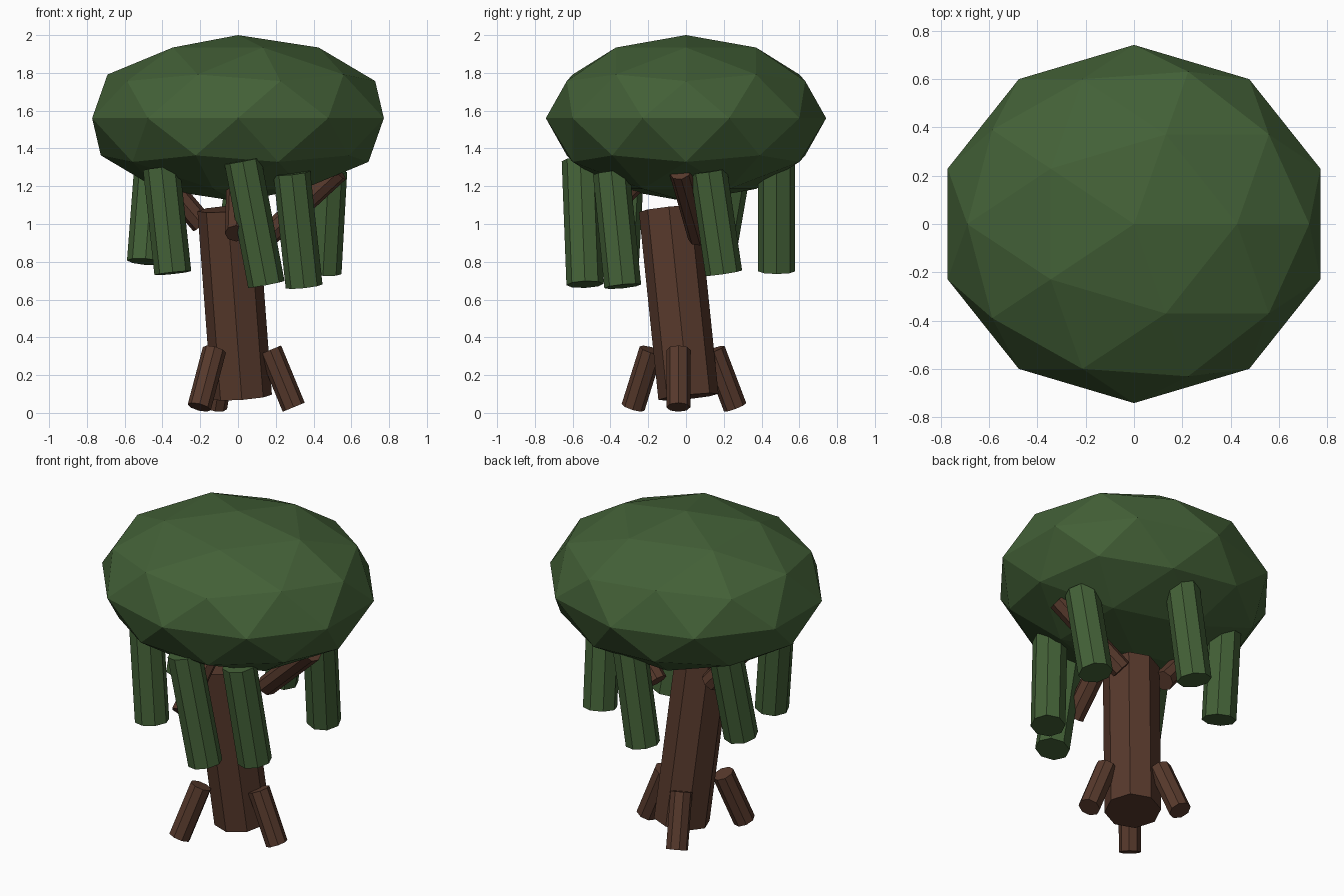
import bpy
from mathutils import Vector

if "Cube" in bpy.data.objects:
    bpy.data.objects.remove(bpy.data.objects["Cube"])


def material(name, color):
    m = bpy.data.materials.new(name)
    m.diffuse_color = (*color, 1)
    m.use_nodes = True
    m.node_tree.nodes["Principled BSDF"].inputs["Base Color"].default_value = m.diffuse_color
    return m


GREEN = material("leaf green", (0.056, 0.118, 0.038))
BROWN = material("bark brown", (0.095, 0.041, 0.025))


def rod(name, low, high, radius, mat):
    """Eight-sided cylinder between two end centres."""
    low, high = Vector(low), Vector(high)
    axis = high - low
    bpy.ops.mesh.primitive_cylinder_add(vertices=8, radius=radius, depth=axis.length,
                                        location=(low + high) / 2)
    ob = bpy.context.object
    ob.rotation_mode = 'QUATERNION'
    ob.rotation_quaternion = Vector((0, 0, 1)).rotation_difference(axis)
    ob.name = name
    ob.data.materials.append(mat)


# Leaning trunk
rod("trunk", (0.02, 0.013, 0.085), (-0.055, -0.09, 1.08), 0.16, BROWN)

# Roots splayed around the base
roots = [((0.295, -0.04, 0.03), (0.17, -0.04, 0.333)),
         ((-0.205, -0.28, 0.03), (-0.125, -0.185, 0.333)),
         ((-0.12, 0.26, 0.03), (-0.07, 0.145, 0.333))]
for i, (low, high) in enumerate(roots):
    rod(f"root_{i + 1}", low, high, 0.063, BROWN)

# Branches reaching into the crown
branches = [((0.15, 0.07, 0.93), (0.53, -0.03, 1.28)),
            ((-0.01, -0.54, 0.95), (0.0, -0.24, 1.25)),
            ((-0.19, 0.03, 1.0), (-0.43, 0.0, 1.28))]
for i, (low, high) in enumerate(branches):
    rod(f"branch_{i + 1}", low, high, 0.06, BROWN)

# Hanging foliage strands
strands = [((0.15, -0.535, 0.68), (0.025, -0.56, 1.335)),
           ((0.35, -0.335, 0.67), (0.285, -0.395, 1.27)),
           ((0.45, 0.20, 0.74), (0.48, 0.12, 1.28)),
           ((-0.04, 0.48, 0.75), (0.05, 0.48, 1.33)),
           ((-0.49, 0.16, 0.80), (-0.45, 0.25, 1.32)),
           ((-0.345, -0.35, 0.74), (-0.405, -0.32, 1.295))]
for i, (low, high) in enumerate(strands):
    rod(f"hanging_foliage_{i + 1}", low, high, 0.098, GREEN)

# Faceted crown
bpy.ops.mesh.primitive_ico_sphere_add(subdivisions=2, radius=1, location=(0, 0, 1.56))
crown = bpy.context.object
crown.name = "crown"
crown.scale = (0.812, 0.742, 0.44)
crown.data.materials.append(GREEN)
